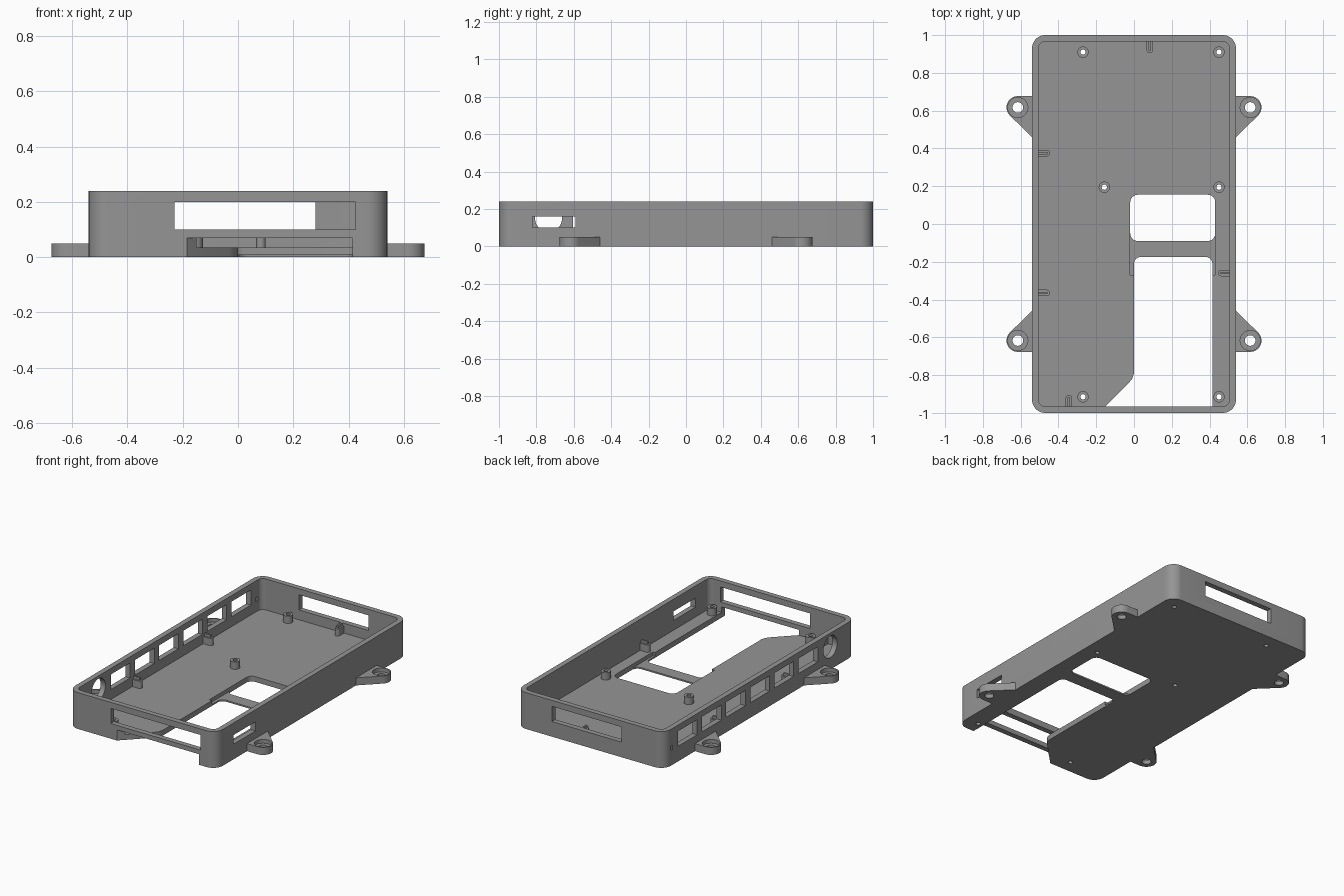
import bpy, bmesh, math

if "Cube" in bpy.data.objects:
    bpy.data.objects.remove(bpy.data.objects["Cube"])

grey = bpy.data.materials.new("grey_plastic")
grey.diffuse_color = (0.3, 0.3, 0.3, 1)
grey.use_nodes = True
grey.node_tree.nodes["Principled BSDF"].inputs["Base Color"].default_value = grey.diffuse_color

FLOOR, TOP = 0.035, 0.24


def prism(name, pts, z0, z1):
    """Extrude an outline of (x, y) points from z0 to z1."""
    bm = bmesh.new()
    face = bm.faces.new([bm.verts.new((x, y, z0)) for x, y in pts])
    out = bmesh.ops.extrude_face_region(bm, geom=[face])
    for v in out["geom"]:
        if isinstance(v, bmesh.types.BMVert):
            v.co.z = z1
    bmesh.ops.recalc_face_normals(bm, faces=bm.faces)
    me = bpy.data.meshes.new(name)
    bm.to_mesh(me)
    bm.free()
    me.materials.append(grey)
    ob = bpy.data.objects.new(name, me)
    bpy.context.collection.objects.link(ob)
    return ob


def arc(cx, cy, r, a0, a1, n):
    return [(cx + r * math.cos(math.radians(a0 + (a1 - a0) * i / n)),
             cy + r * math.sin(math.radians(a0 + (a1 - a0) * i / n))) for i in range(n + 1)]


def circle(cx, cy, r, n=32):
    return arc(cx, cy, r, 0, 360, n)[:-1]


def rounded(x0, x1, y0, y1, r, n=8):
    return (arc(x1 - r, y1 - r, r, 0, 90, n) + arc(x0 + r, y1 - r, r, 90, 180, n)
            + arc(x0 + r, y0 + r, r, 180, 270, n) + arc(x1 - r, y0 + r, r, 270, 360, n))


def box(x0, x1, y0, y1, z0, z1):
    return prism("cutter", [(x0, y0), (x1, y0), (x1, y1), (x0, y1)], z0, z1)


def cut(ob, cutter):
    """Subtract the cutter and remove it."""
    m = ob.modifiers.new("cut", 'BOOLEAN')
    m.operation, m.solver, m.object = 'DIFFERENCE', 'EXACT', cutter
    bpy.context.view_layer.objects.active = ob
    bpy.ops.object.modifier_apply(modifier=m.name)
    bpy.data.objects.remove(cutter)


def smooth(ob):
    bpy.ops.object.select_all(action='DESELECT')
    ob.select_set(True)
    bpy.context.view_layer.objects.active = ob
    bpy.ops.object.shade_smooth_by_angle(angle=math.radians(30))


# Open tray
tray = prism("tray", rounded(-0.54, 0.54, -1, 1, 0.07, 10), 0, TOP)
cut(tray, prism("cutter", rounded(-0.505, 0.505, -0.965, 0.965, 0.035), FLOOR, 0.3))

# Thin recess, square floor opening and long opening that runs out through the front
cut(tray, box(-0.02, 0.43, -0.27, 0.10, 0.01, 0.06))
cut(tray, prism("cutter", rounded(-0.02, 0.43, -0.09, 0.155, 0.04), -0.1, 0.06))
cut(tray, prism("cutter", arc(0.38, -0.21, 0.035, 0, 90, 8) + arc(0.035, -0.21, 0.035, 90, 180, 8)
                + [(0, -0.79), (-0.01, -0.82), (-0.03, -0.845), (-0.185, -1), (-0.185, -1.1),
                   (0.415, -1.1)], -0.1, 0.07))

# Front, back and right wall windows
cut(tray, box(-0.23, 0.425, -1.1, -0.95, 0.10, 0.20))
cut(tray, box(-0.23, 0.28, 0.95, 1.1, 0.10, 0.20))
cut(tray, box(0.49, 0.6, -0.82, -0.59, 0.10, 0.16))

# Left wall: row of six windows, a pin hole and a round port
for i in range(6):
    y = 0.755 - 0.252 * i
    cut(tray, box(-0.6, -0.49, y - 0.1, y + 0.1, 0.10, 0.20))
cut(tray, box(-0.6, -0.49, 0.91, 0.93, 0.10, 0.13))
port = prism("cutter", circle(0, 0, 0.072), -0.05, 0.05)
port.rotation_euler = (0, math.pi / 2, 0)
port.location = (-0.53, -0.735, 0.15)
bpy.context.view_layer.update()
cut(tray, port)

# Screw standoffs, drilled through the floor
for i, (x, y) in enumerate([(-0.27, 0.91), (0.45, 0.91), (-0.157, 0.195), (0.45, 0.195),
                            (-0.27, -0.915), (0.45, -0.915)]):
    cut(tray, prism("cutter", circle(x, y, 0.014, 20), -0.1, 0.1))
    post = prism(f"standoff_{i + 1}", circle(x, y, 0.03, 28), FLOOR - 0.004, 0.083)
    cut(post, prism("cutter", circle(x, y, 0.014, 20), -0.1, 0.2))
    smooth(post)
smooth(tray)

# Board supports: round-ended block with a raised rib, pointing inward from the wall
for i, (x, y, turn) in enumerate([(-0.507, 0.375, 0), (-0.507, -0.365, 0), (0.507, -0.26, 180),
                                  (0.083, 0.967, -90), (-0.345, -0.967, 90)]):
    block = prism(f"board_support_{i + 1}",
                  [(0, -0.017)] + arc(0.045, 0, 0.017, -90, 90, 10) + [(0, 0.017)],
                  FLOOR - 0.004, 0.083)
    rib = prism(f"support_rib_{i + 1}", [(0, -0.006), (0.048, -0.006), (0.048, 0.006), (0, 0.006)],
                0.08, 0.1)
    for ob in (block, rib):
        ob.location = (x, y, 0)
        ob.rotation_euler = (0, 0, math.radians(turn))
    smooth(block)

# Mounting ears with counterbored screw holes
for sx in (-1, 1):
    for sy in (-1, 1):
        outline = [(0.53, 0.45), (0.54, 0.46)] + arc(0.615, 0.617, 0.06, -45, 90, 14) + [(0.53, 0.677)]
        name = f"mounting_ear_{'right' if sx > 0 else 'left'}_{'back' if sy > 0 else 'front'}"
        ear = prism(name, [(sx * x, sy * y) for x, y in outline], 0, 0.05)
        cut(ear, prism("cutter", circle(sx * 0.615, sy * 0.617, 0.028), -0.1, 0.1))
        cut(ear, prism("cutter", circle(sx * 0.615, sy * 0.617, 0.053), 0.025, 0.1))
        smooth(ear)
